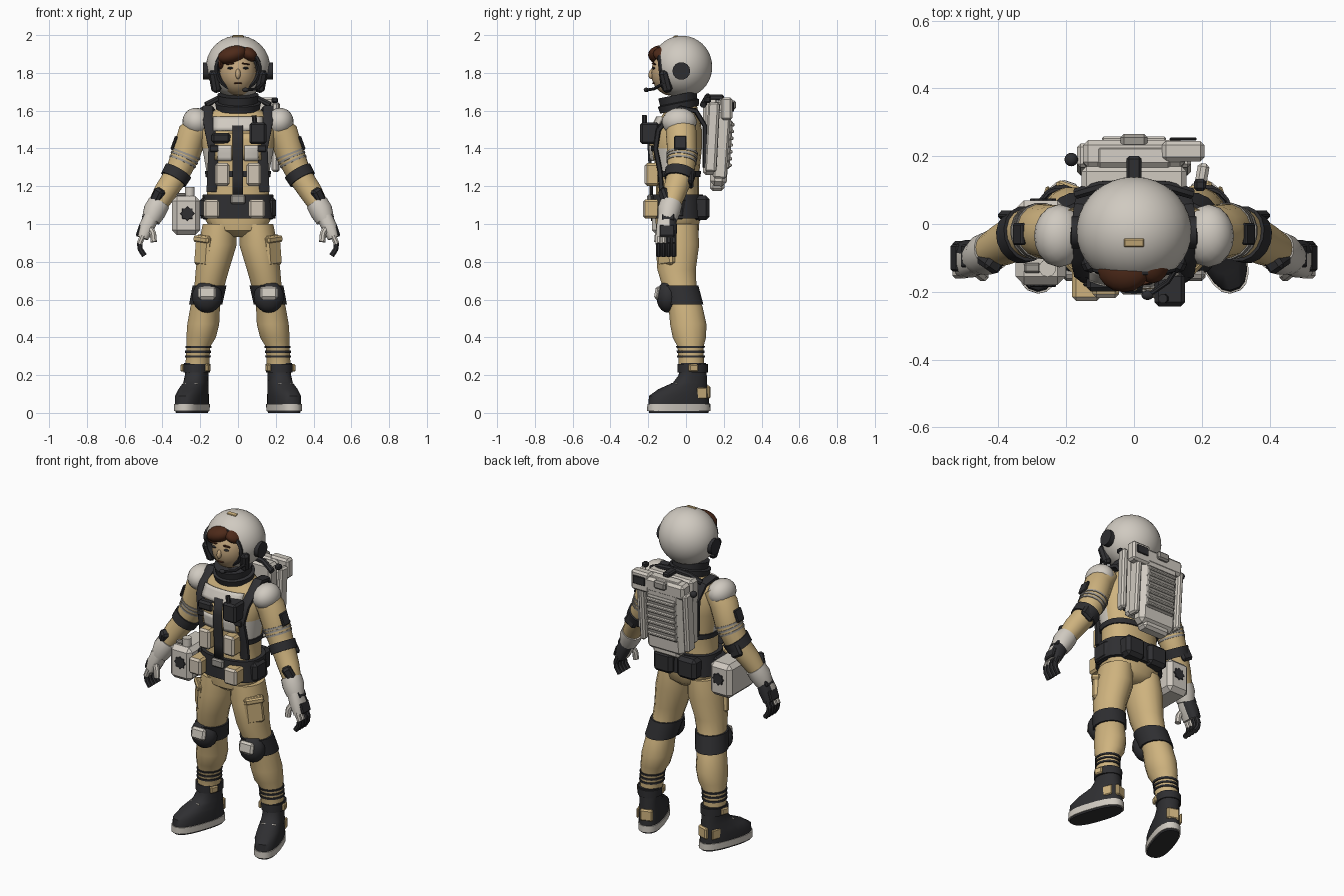
import bpy, bmesh
from math import sin, cos, pi, radians
from mathutils import Vector

default = bpy.data.objects.get("Cube")
if default:
    bpy.data.objects.remove(default, do_unlink=True)


def material(name, r, g, b):
    m = bpy.data.materials.new(name)
    m.use_nodes = True
    m.diffuse_color = (r, g, b, 1)
    m.node_tree.nodes["Principled BSDF"].inputs["Base Color"].default_value = (r, g, b, 1)
    return m


tan = material("tan fabric", .62, .45, .21)
white = material("off white", .63, .59, .53)
cream = material("cream pouch", .63, .56, .46)
dark = material("dark rubber", .028, .028, .031)
grey = material("warm grey", .33, .31, .28)
hair = material("brown hair", .075, .023, .01)
skin = material("skin", .53, .37, .2)
UP, FRONTAL, SIDE = Vector((0, 0, 1)), Vector((0, 1, 0)), Vector((1, 0, 0))


def finish(bm, name, mat, smooth=True):
    bmesh.ops.recalc_face_normals(bm, faces=bm.faces[:])
    mesh = bpy.data.meshes.new(name)
    bm.to_mesh(mesh)
    bm.free()
    mesh.materials.append(mat)
    for p in mesh.polygons:
        p.use_smooth = smooth
    if smooth:
        mesh.set_sharp_from_angle(angle=radians(42))
    ob = bpy.data.objects.new(name, mesh)
    bpy.context.collection.objects.link(ob)
    return ob


def loft(name, rings, mat, n=16, e=2, ref=FRONTAL, axis=None, caps=(True, True)):
    """Skin rings (x, y, z, radius across, radius along ref)."""
    bm = bmesh.new()
    pts = [Vector(r[:3]) for r in rings]
    loops = []
    for i, r in enumerate(rings):
        t = axis or pts[min(i + 1, len(pts) - 1)] - pts[max(i - 1, 0)]
        t = t.normalized()
        v = (ref - t * ref.dot(t)).normalized()
        u = v.cross(t)
        loop = []
        for k in range(n):
            c, s = cos(2 * pi * (k + .5) / n), sin(2 * pi * (k + .5) / n)
            c = abs(c) ** (2 / e) * (1 if c > 0 else -1)
            s = abs(s) ** (2 / e) * (1 if s > 0 else -1)
            loop.append(bm.verts.new(pts[i] + u * r[3] * c + v * r[4] * s))
        loops.append(loop)
    for a, b in zip(loops, loops[1:]):
        for k in range(n):
            j = (k + 1) % n
            bm.faces.new((a[k], a[j], b[j], b[k]))
    for flag, loop in zip(caps, (loops[0], loops[-1])):
        if flag:
            bm.faces.new(loop)
    return finish(bm, name, mat)


def pipe(name, points, radius, mat, n=8, ref=FRONTAL):
    return loft(name, [(*p, radius, radius) for p in points], mat, n=n, ref=ref)


def box(name, centre, size, mat, bevel=.008, rot=(0, 0, 0)):
    bm = bmesh.new()
    bmesh.ops.create_cube(bm, size=1)
    bmesh.ops.scale(bm, vec=size, verts=bm.verts[:])
    bmesh.ops.bevel(bm, geom=bm.edges[:], offset=min(bevel, min(size) * .4),
                    segments=1, affect='EDGES')
    ob = finish(bm, name, mat, False)
    ob.location = centre
    ob.rotation_euler = [radians(a) for a in rot]
    return ob


def ball(name, centre, radii, mat, rot=(0, 0, 0)):
    bm = bmesh.new()
    bmesh.ops.create_uvsphere(bm, u_segments=16, v_segments=10, radius=1)
    bmesh.ops.scale(bm, vec=radii, verts=bm.verts[:])
    ob = finish(bm, name, mat)
    ob.location = centre
    ob.rotation_euler = [radians(a) for a in rot]
    return ob


def recolour(ob, mat, rule):
    """Give a second colour to the faces whose centre meets the rule."""
    ob.data.materials.append(mat)
    for p in ob.data.polygons:
        p.material_index = int(rule(p.center))


def at(rings, z):
    """Interpolate a ring list at height z."""
    rows = sorted(rings, key=lambda r: r[2])
    for a, b in zip(rows, rows[1:]):
        if a[2] <= z <= b[2]:
            f = (z - a[2]) / (b[2] - a[2])
            return [p + (q - p) * f for p, q in zip(a, b)]


def band(name, rings, low, high, grow, mat, **kw):
    ends = [at(rings, low), at(rings, high)]
    return loft(name, [(*r[:3], r[3] + grow, r[4] + grow) for r in ends], mat, **kw)


# Torso, with pale side panels
torso = [(0, -.04, .93, .05, .07), (0, -.045, .965, .14, .112), (0, -.045, 1.04, .185, .12),
         (0, -.045, 1.16, .165, .115), (0, -.045, 1.26, .165, .115), (0, -.045, 1.4, .19, .13),
         (0, -.04, 1.5, .2, .125), (0, -.03, 1.57, .17, .1), (0, -.02, 1.62, .1, .08),
         (0, -.02, 1.66, .08, .07)]
body = loft("torso", torso, tan, n=24, e=2.4, axis=UP)
recolour(body, white, lambda c: 1.26 < c.z < 1.4 and abs(c.x) > .12 and c.y < -.04)


def surf(x, z):
    r = at(torso, z)
    return r[1] - r[4] * max(0, 1 - (abs(x) / r[3]) ** 2.4) ** (1 / 2.4)


def pouch(name, x, z, w, h, depth, mat):
    return box(name, (x, surf(x, z) - depth / 2 + .012, z), (w, depth, h), mat, .012)


def faced_pouch(name, x, z, w, h, depth):
    """Tan pouch with a pale front face."""
    recolour(pouch(name, x, z, w, h, depth, tan), cream, lambda c: c.y < .012 - depth / 2)


def plate(name, x0, x1, z0, z1, mat, lift=.012):
    """Panel following the front of the torso."""
    bm = bmesh.new()
    bmesh.ops.create_grid(bm, x_segments=8, y_segments=4, size=.5)
    for v in bm.verts:
        x, z = x0 + (x1 - x0) * (v.co.x + .5), z0 + (z1 - z0) * (v.co.y + .5)
        v.co = (x, surf(x, z) - lift, z)
    ob = finish(bm, name, mat)
    ob.modifiers.new("thickness", 'SOLIDIFY').thickness = .016
    ob.modifiers["thickness"].offset = 0


# Chest rig
plate("chest_plate", -.13, .13, 1.495, 1.565, white, .018)
plate("chest_panel", -.13, .13, 1.34, 1.48, tan)
plate("zip_flap", -.028, .025, 1.15, 1.52, dark, .024)
pouch("chest_pocket", -.09, 1.455, .1, .055, .05, dark)
pouch("radio", .105, 1.48, .09, .115, .1, dark)
pipe("radio_aerial", [(.09, -.22, 1.53), (.085, -.22, 1.575)], .014, dark, ref=SIDE)
for s, side in ((1, "left"), (-1, "right")):
    plate(side + "_pale_panel", s * .035, s * .105, 1.335, 1.415, white, .016)
    faced_pouch(side + "_stomach_pouch", s * .083, 1.262, .078, .12, .08)
    front = [(x * s, surf(x, z) - .012, z) for x, z in
             ((.14, 1.17), (.135, 1.28), (.13, 1.4), (.15, 1.5), (.16, 1.56))]
    back = [(s * .16, -.03, 1.615), (s * .15, .05, 1.6), (s * .135, .1, 1.52), (s * .13, .1, 1.3)]
    loft(side + "_strap", [(*p, .014, .028) for p in front + back], dark, n=8, e=4, ref=SIDE)
    box(side + "_strap_buckle", (s * .125, surf(.125, 1.4) - .026, 1.4), (.05, .012, .035), dark)

# Belt and its pouches
band("belt", torso, 1.03, 1.155, .022, dark, n=24, e=2.4, axis=UP)
box("belt_buckle", (0, -.195, 1.13), (.08, .025, .05), grey)
faced_pouch("left_belt_pouch", .1, 1.08, .088, .1, .09)
faced_pouch("right_belt_pouch", -.14, 1.08, .085, .1, .11)
for s, side in ((1, "left"), (-1, "right")):
    box(side + "_hip_pouch", (s * .172, -.06, 1.085), (.06, .12, .12), dark, .02)
    box(side + "_rear_pouch", (s * .08, .08, 1.085), (.13, .09, .13), dark, .02)
    band(side + "_torso_band", torso, 1.25, 1.28, .008, dark, n=24, e=2.4, axis=UP)

# Head and hair
ball("head", (0, -.075, 1.8), (.1, .11, .122), skin)
ball("head_lining", (0, -.02, 1.825), (.132, .105, .136), dark)
ball("nose", (0, -.18, 1.795), (.014, .018, .028), skin, (-15, 0, 0))
ball("mouth", (0, -.168, 1.745), (.022, .012, .005), hair)
for s, side in ((1, "left"), (-1, "right")):
    ball(side + "_eye", (s * .04, -.171, 1.825), (.017, .009, .006), dark)
    box(side + "_eyebrow", (s * .042, -.17, 1.848), (.042, .014, .008), hair, .003, (0, s * 8, s * 15))
ball("hair_fringe", (-.03, -.135, 1.895), (.08, .066, .046), hair, (0, -18, 0))
ball("hair_side", (.055, -.115, 1.9), (.052, .06, .036), hair, (0, 28, 0))
ball("hair_lock", (-.092, -.115, 1.86), (.018, .045, .04), hair)

# Helmet shell with a forward opening
aim = Vector((0, -cos(radians(6)), -sin(radians(6))))
middle = Vector((0, -.021, 1.833))


def helmet_ring(angle, k=1):
    a = radians(angle)
    return (*(middle + aim * .16 * cos(a) * k), .17 * sin(a) * k, .165 * sin(a) * k)


loft("helmet", [helmet_ring(41 + 9.7 * i) for i in range(15)], white, n=28, ref=UP, axis=aim,
     caps=(False, True))
loft("helmet_rim", [helmet_ring(a, k) for a, k in ((44, .85), (40, .96), (40, 1.02), (45, 1.03), (48, .99))],
     dark, n=28, ref=UP, axis=aim, caps=(False, False))
box("crown_mark", (0, -.055, 1.993), (.06, .025, .009), tan, .003, (12, 0, 0))
for s, side in ((1, "left"), (-1, "right")):
    pipe(side + "_ear_cup", [(s * .145, -.025, 1.81), (s * .185, -.025, 1.81)], .047, dark, n=14)
    box(side + "_cheek_guard", (s * .122, -.108, 1.755), (.05, .05, .12), dark, .015, (8, s * 15, s * -25))
pipe("microphone_boom", [(.14, -.11, 1.75), (.1, -.17, 1.715), (.05, -.205, 1.71)], .008, dark, ref=UP)
ball("microphone", (.04, -.21, 1.71), (.018, .014, .012), dark)
lean = Vector((0, -.2, 1))
loft("neck_ring", [(0, -.035, 1.605, .115, .105), (0, -.04, 1.64, .122, .112), (0, -.04, 1.645, .104, .1),
                   (0, -.045, 1.685, .11, .105)], dark, n=24, axis=lean)

# Limbs, built once per side
for s, side in ((1, "left"), (-1, "right")):
    side += "_"
    arm = [(s * x, y, z, a, b) for x, y, z, a, b in (
        (.18, -.03, 1.555, .065, .075), (.24, -.025, 1.48, .08, .082), (.275, -.02, 1.37, .077, .08),
        (.325, -.03, 1.26, .066, .072), (.385, -.06, 1.17, .062, .062), (.435, -.085, 1.085, .05, .05))]
    loft(side + "arm", arm, tan)
    ball(side + "shoulder_pad", (s * .22, -.035, 1.54), (.074, .093, .076), white, (0, s * 35, 0))
    box(side + "arm_patch", (s * .338, -.03, 1.43), (.016, .065, .075), dark, .005, (0, s * -20, 0))
    for i in range(3):
        band(side + "sleeve_stripe", arm, 1.325 + .02 * i, 1.335 + .02 * i, .004, grey)
    band(side + "elbow_band", arm, 1.235, 1.28, .01, dark)
    box(side + "elbow_pad", (s * .35, .025, 1.24), (.08, .03, .09), dark, .012, (0, s * -30, 0))
    box(side + "forearm_patch", (s * .42, -.105, 1.15), (.055, .065, .08), dark, .012, (0, s * -30, s * 35))

    # Glove, dark on its rear side
    loft(side + "glove_cuff", [(s * x, y, z, r, r) for x, y, z, r in (
        (.418, -.078, 1.11, .06), (.44, -.09, 1.07, .062), (.462, -.1, 1.02, .05))], white)
    palm = loft(side + "palm", [(s * .458, -.1, 1.04, .042, .047), (s * .485, -.102, .98, .042, .056),
                                (s * .505, -.105, .925, .03, .054)], white, e=2.6)
    recolour(palm, dark, lambda c: c.y > -.09)
    box(side + "knuckle_guard", (s * .525, -.1, .965), (.016, .08, .065), dark, .006, (0, s * -18, 0))
    box(side + "wrist_strap", (s * .495, -.095, 1.035), (.02, .07, .04), dark, .006, (0, s * -25, 0))
    for i in range(4):
        y = -.146 + .027 * i
        pipe(side + "finger", [(s * .503, y, .94), (s * .522, y, .895)], .016, dark if i > 1 else white)
        pipe(side + "fingertip", [(s * .522, y, .9), (s * .517, y, .865), (s * .495, y, .832)], .015, dark)
    pipe(side + "thumb", [(s * .472, -.13, .99), (s * .45, -.148, .95), (s * .446, -.152, .905)], .018, white)

    # Leg
    leg = [(s * x, y, z, a, b) for x, y, z, a, b in (
        (.098, -.045, 1.0, .09, .11), (.108, -.045, .89, .103, .117), (.135, -.05, .76, .09, .104),
        (.157, -.03, .64, .078, .088), (.174, -.002, .56, .08, .092), (.184, .012, .47, .086, .098),
        (.195, .018, .4, .08, .09), (.21, .024, .35, .064, .07), (.215, .028, .26, .064, .068))]
    loft(side + "leg", leg, tan, axis=UP)
    box(side + "thigh_pocket", (s * .182, -.105, .86), (.105, .045, .16), tan, .012, (0, s * -6, s * 45))
    box(side + "pocket_flap", (s * .184, -.107, .918), (.11, .05, .035), tan, .008, (0, s * -6, s * 45))
    band(side + "knee_band", leg, .575, .675, .01, dark, axis=UP)
    ball(side + "knee_cap", (s * .163, -.095, .615), (.08, .062, .085), dark)
    box(side + "knee_plate", (s * .163, -.15, .635), (.095, .03, .07), white, .015, (-10, 0, 0))
    for i in range(3):
        band(side + "ankle_ring", leg, .293 + .025 * i, .304 + .025 * i, .006, dark, axis=UP)

    # Boot, modelled about the ankle and turned out
    parts = [
        loft(side + "tread", [(0, -.088, 0, .062, .163), (0, -.088, .015, .064, .165)],
             dark, n=20, e=2.6, axis=UP),
        loft(side + "sole", [(0, -.088, .009, .07, .173), (0, -.088, .048, .071, .172)],
             white, n=20, e=2.6, axis=UP),
        loft(side + "boot", [(0, -.088, .045, .068, .168), (0, -.088, .09, .07, .163),
                             (0, -.065, .125, .066, .135), (0, -.025, .16, .06, .092),
                             (0, -.01, .2, .058, .075), (0, -.01, .265, .064, .07)],
             dark, n=20, e=2.4, axis=UP),
        loft(side + "boot_strap", [(0, -.01, .215, .07, .082), (0, -.01, .26, .072, .082)],
             dark, axis=UP),
        box(side + "heel_patch", (0, .066, .11), (.075, .025, .07), tan, .008),
        box(side + "heel_side", (s * .057, .02, .105), (.012, .06, .06), tan, .005),
        box(side + "outer_buckle", (.068, -.03, .238), (.02, .05, .04), tan, .006),
        box(side + "inner_buckle", (-.068, -.03, .238), (.02, .05, .04), tan, .006),
        box(side + "lace_strap", (0, -.112, .152), (.085, .012, .016), white, .004, (40, 0, 0))]
    for part in parts:
        turn = radians(19 * s)
        x, y, z = part.location
        part.location = (s * .215 + x * cos(turn) - y * sin(turn), .045 + x * sin(turn) + y * cos(turn), z)
        part.rotation_euler.z += turn

# Backpack
box("pack_frame", (0, .13, 1.46), (.31, .08, .4), white, .015)
box("pack_shell", (0, .185, 1.43), (.25, .09, .46), white, .025, (-4, 0, 0))
box("pack_lid", (0, .205, 1.61), (.3, .08, .09), white, .015, (-4, 0, 0))
box("pack_corner_block", (.145, .215, 1.61), (.125, .06, .12), white, .012)
box("pack_corner_inset", (.145, .25, 1.62), (.08, .009, .05), dark, .003)
box("pack_rear_panel", (0, .225, 1.42), (.2, .03, .26), grey, .01, (-4, 0, 0))
for i in range(7):
    z = 1.31 + .036 * i
    box("pack_rib", (0, .24 + .07 * (z - 1.42), z), (.19, .02, .018), white, .005)
box("pack_top_fitting", (0, .245, 1.63), (.08, .04, .05), grey, .01)
box("pack_handle", (0, .15, 1.67), (.045, .1, .03), dark, .008)
box("pack_base", (0, .165, 1.205), (.18, .075, .06), white, .015)
for s, side in ((1, "left"), (-1, "right")):
    box(side + "_pack_rail", (s * .15, .19, 1.42), (.035, .07, .36), white, .01, (-4, 0, 0))
    pipe(side + "_shoulder_hose", [(0, .115, 1.675), (s * .1, .11, 1.665), (s * .17, .09, 1.63)],
         .017, dark, ref=UP)
box("pack_side_slab", (.2, .14, 1.46), (.035, .06, .37), white, .01, (-3, 0, -10))
box("pack_side_cap", (.195, .115, 1.655), (.035, .035, .03), dark, .008)
ball("pack_valve", (-.185, .19, 1.6), (.02, .02, .02), dark)

# Side canister hung from the belt
box("canister", (-.275, -.055, 1.045), (.148, .25, .205), white, .025)
pipe("canister_neck", [(-.255, -.13, 1.13), (-.255, -.13, 1.195)], .026, white, n=10)
box("canister_handle", (-.3, -.13, 1.155), (.05, .03, .02), grey, .006)
for y in (-.181, .071):
    for turn in (0, 45):
        box("canister_emblem", (-.268, y, 1.055), (.056, .009, .056), dark, .002, (0, turn, 0))
